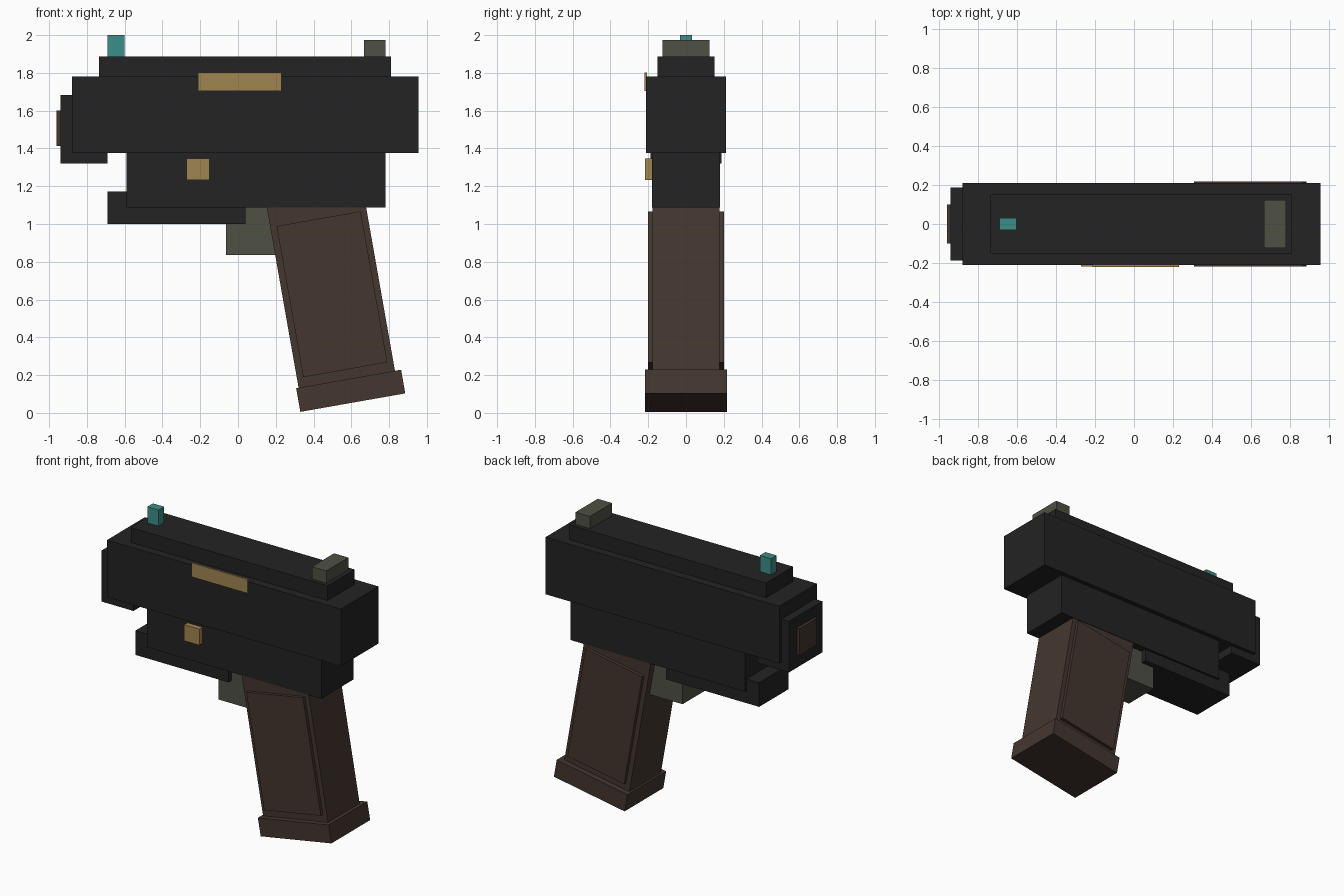
import bpy
import math
from mathutils import Matrix

if "Cube" in bpy.data.objects:
    bpy.data.objects.remove(bpy.data.objects["Cube"])


def material(name, rgb):
    """Flat colour from 0-255 display values."""
    def linear(c):
        c /= 255
        return c / 12.92 if c <= 0.04045 else ((c + 0.055) / 1.055) ** 2.4
    m = bpy.data.materials.new(name)
    m.diffuse_color = (*[linear(c) for c in rgb], 1)
    m.use_nodes = True
    m.node_tree.nodes["Principled BSDF"].inputs["Base Color"].default_value = m.diffuse_color
    return m


BLACK = material("black_metal", (35, 35, 35))
BROWN = material("brown_grip", (68, 54, 47))
GREEN = material("olive_green", (78, 81, 67))
BRASS = material("brass", (160, 134, 81))
TEAL = material("teal", (60, 143, 137))

TILT = Matrix.Rotation(math.radians(-10), 4, 'Y')


def box(name, x, y, z, mat, matrix=None):
    """Box from (min, max) ranges, optionally turned about the origin."""
    bpy.ops.mesh.primitive_cube_add(size=1)
    ob = bpy.context.object
    ob.name = name
    size = [r[1] - r[0] for r in (x, y, z)]
    mid = [(r[0] + r[1]) / 2 for r in (x, y, z)]
    ob.data.transform(Matrix.Translation(mid) @ Matrix.Diagonal((*size, 1)))
    if matrix:
        ob.data.transform(matrix)
    ob.data.materials.append(mat)
    return ob


def sym(h):
    return (-h, h)


# Upper body
box("slide", (-0.88, 0.955), sym(0.211), (1.377, 1.782), BLACK)
box("top_rib", (-0.735, 0.81), sym(0.152), (1.77, 1.886), BLACK)
box("barrel_block", (-0.94, -0.69), sym(0.187), (1.32, 1.682), BLACK)
box("muzzle", (-0.96, -0.93), sym(0.10), (1.412, 1.602), BROWN)

# Sights
box("front_sight", (-0.69, -0.602), sym(0.031), (1.88, 2.0), TEAL)
box("rear_sight", (0.667, 0.78), sym(0.124), (1.88, 1.973), GREEN)

# Lower body
box("frame", (-0.59, 0.78), sym(0.18), (1.087, 1.39), BLACK)
box("under_rail", (-0.69, 0.04), sym(0.165), (1.0, 1.172), BLACK)
box("trigger_block", (-0.063, 0.27), sym(0.128), (0.837, 1.10), GREEN)

# Brass details on the front side only
box("side_plate", (-0.212, 0.23), (-0.22, -0.207), (1.703, 1.802), BRASS)
box("side_button", (-0.272, -0.152), (-0.217, -0.17), (1.232, 1.346), BRASS)

# Raked grip with raised side panels and a base
box("grip", (0.339, 0.857), sym(0.177), (0.06, 1.06), BROWN, TILT)
for name, y in (("grip_panel_front", (-0.2, -0.17)), ("grip_panel_back", (0.17, 0.2))):
    box(name, (0.373, 0.825), y, (0.126, 0.938), BROWN, TILT)
box("grip_base", (0.326, 0.890), sym(0.217), (-0.052, 0.075), BROWN, TILT)
